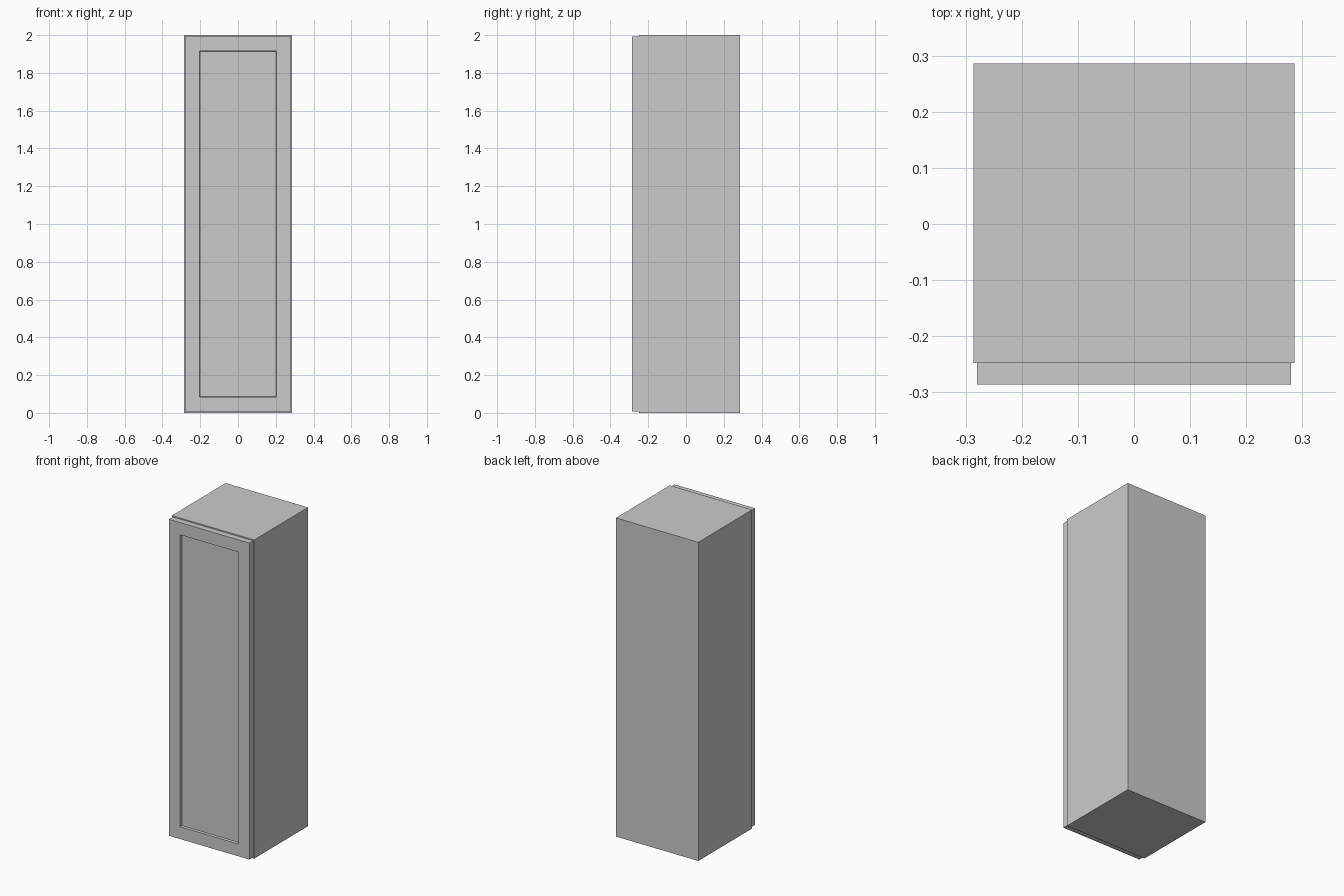
import bpy, bmesh

if "Cube" in bpy.data.objects:
    bpy.data.objects.remove(bpy.data.objects["Cube"])

W, D, H = 0.286, 0.286, 2.0     # half width, half depth, height
T = 0.034                       # board thickness
FRONT = -0.248                  # front plane of the carcass


def board(name, lo, hi):
    """Axis-aligned board between two corners."""
    bm = bmesh.new()
    bmesh.ops.create_cube(bm, size=1)
    for v in bm.verts:
        v.co = [(a + b) / 2 + c * (b - a) for a, b, c in zip(lo, hi, v.co)]
    mesh = bpy.data.meshes.new(name)
    bm.to_mesh(mesh)
    bm.free()
    obj = bpy.data.objects.new(name, mesh)
    bpy.context.collection.objects.link(obj)
    return obj


# Carcass: two full-height sides with the other boards between them
inner = W - T
board("left_side", (-W, FRONT, 0), (-inner, D, H))
board("right_side", (inner, FRONT, 0), (W, D, H))
board("bottom_board", (-inner, FRONT, 0), (inner, D, T))
board("top_board", (-inner, FRONT, H - T), (inner, D, H))
board("back_board", (-inner, D - T, T), (inner, D, H - T))

# Door: slightly smaller than the carcass, with a recessed centre panel
door = board("door", (-0.28, -D, 0.007), (0.28, FRONT, H - 0.007))
bm = bmesh.new()
bm.from_mesh(door.data)
bm.normal_update()
face = min(bm.faces, key=lambda f: f.calc_center_median().y)
bmesh.ops.inset_region(bm, faces=[face], thickness=0.109)
bmesh.ops.inset_region(bm, faces=[face], thickness=0.003)
for v in face.verts:
    v.co.y += 0.015
bm.to_mesh(door.data)
bm.free()
